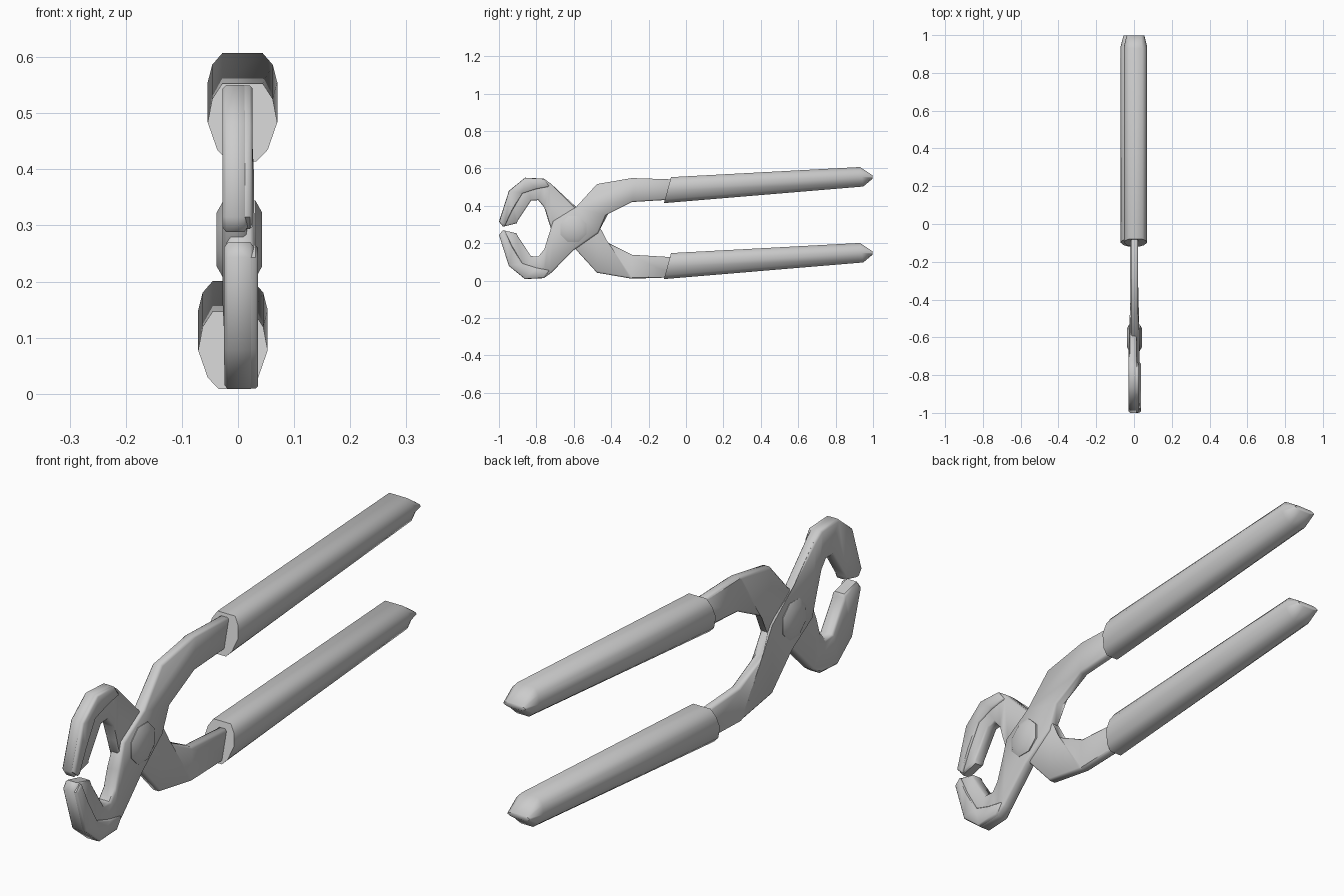
import bpy, bmesh, math

if "Cube" in bpy.data.objects:
    bpy.data.objects.remove(bpy.data.objects["Cube"])

steel = bpy.data.materials.new("plain grey")
steel.diffuse_color = (0.6, 0.6, 0.6, 1)
steel.use_nodes = True
steel.node_tree.nodes["Principled BSDF"].inputs["Base Color"].default_value = steel.diffuse_color
MID_Z = 0.279  # height about which the two levers mirror


def finish(name, bm, angle, bevel=0):
    bmesh.ops.recalc_face_normals(bm, faces=bm.faces)
    me = bpy.data.meshes.new(name)
    bm.to_mesh(me)
    bm.free()
    ob = bpy.data.objects.new(name, me)
    bpy.context.collection.objects.link(ob)
    me.materials.append(steel)
    bpy.ops.object.select_all(action='DESELECT')
    ob.select_set(True)
    bpy.context.view_layer.objects.active = ob
    if bevel:
        mod = ob.modifiers.new("edge_bevel", 'BEVEL')
        mod.width, mod.segments = bevel, 1
        mod.limit_method, mod.angle_limit = 'ANGLE', math.radians(75)
        bpy.ops.object.modifier_apply(modifier=mod.name)
    bpy.ops.object.shade_smooth_by_angle(angle=math.radians(angle))
    return ob


def loft(name, rings, angle):
    """Skin a row of closed rings and cap both ends."""
    bm = bmesh.new()
    rows = [[bm.verts.new(p) for p in r] for r in rings]
    n = len(rows[0])
    for a, b in zip(rows, rows[1:]):
        for i in range(n):
            j = (i + 1) % n
            bm.faces.new((a[i], a[j], b[j], b[i]))
    bm.faces.new(rows[0])
    bm.faces.new(rows[-1])
    return finish(name, bm, angle)


def plate(name, outline, x0, x1, flip, bevel):
    """Extrude a side outline (y, z) across x; x1 may depend on y."""
    pts = [(y, 2 * MID_Z - z if flip else z) for y, z in outline]
    bm = bmesh.new()
    a = [bm.verts.new((x0(y), y, z)) for y, z in pts]
    b = [bm.verts.new((x1(y), y, z)) for y, z in pts]
    n = len(pts)
    for i in range(n):
        j = (i + 1) % n
        bm.faces.new((a[i], a[j], b[j], b[i]))
    caps = [bm.faces.new(a), bm.faces.new(b)]
    bmesh.ops.triangulate(bm, faces=caps)
    return finish(name, bm, 50, bevel)


# Handle arm, pivot neck and hooked jaw in one outline
LEVER = [(-0.04, 0.54), (-0.29, 0.548), (-0.476, 0.516), (-0.588, 0.393),
         (-0.71, 0.318), (-0.74, 0.225), (-0.757, 0.168), (-0.79, 0.128),
         (-0.829, 0.131), (-0.90, 0.238), (-0.905, 0.252), (-0.979, 0.27),
         (-1.0, 0.243), (-0.947, 0.078), (-0.861, 0.008), (-0.76, 0.013),
         (-0.722, 0.04), (-0.6, 0.163), (-0.47, 0.254), (-0.428, 0.35),
         (-0.289, 0.42), (-0.04, 0.435)]
# Raised outer band of the jaw
RIM = [(-0.97, 0.268), (-0.998, 0.243), (-0.946, 0.079), (-0.861, 0.009),
       (-0.76, 0.014), (-0.73, 0.055), (-0.80, 0.068), (-0.875, 0.092),
       (-0.93, 0.185)]
# Half section of a grip: (x offset, height from -1 to 1)
HALF = [(0.036, 1), (0.054, 0.6), (0.062, 0.0), (0.045, -0.7), (0.025, -1)]
SECTION = HALF + [(-x, v) for x, v in reversed(HALF)]
# Grip stations: bottom (y, z), top (y, z), width scale
STATIONS = [((-0.118, 0.414), (-0.08, 0.553), 1.0),
            ((0.948, 0.503), (0.93, 0.607), 1.0),
            ((0.998, 0.545), (0.998, 0.562), 0.75)]


def grip(name, cx, dz):
    rings = []
    for (yb, zb), (yt, zt), s in STATIONS:
        rings.append([(cx + x * s, yb + (yt - yb) * (v + 1) / 2,
                       zb + (zt - zb) * (v + 1) / 2 + dz) for x, v in SECTION])
    loft(name, rings, 60)


# Lever with the upper handle and lower jaw
plate("upper_handle_lever", LEVER, lambda y: -0.025 if y < -0.73 else -0.017,
      lambda y: 0.029 if y < -0.55 else 0.021, False, 0.009)
plate("lower_jaw_rim", RIM, lambda y: 0.0, lambda y: 0.036, False, 0.005)
# Lever with the lower handle and upper jaw
plate("lower_handle_lever", LEVER, lambda y: -0.028 if y < -0.55 else -0.022,
      lambda y: 0.018 if y < -0.73 else 0.014, True, 0.009)
plate("upper_jaw_rim", RIM, lambda y: 0.0, lambda y: 0.026, True, 0.005)

# Handle sleeves
grip("upper_grip", 0.008, 0)
grip("lower_grip", -0.009, -0.406)

# Eight-sided rivet with chamfered ends
rivet = []
for x, r in ((-0.038, 0.052), (-0.026, 0.075), (0.031, 0.075), (0.043, 0.052)):
    rivet.append([(x, -0.602 + r * math.cos(math.pi * (i + 0.5) / 4),
                   0.275 + r * math.sin(math.pi * (i + 0.5) / 4)) for i in range(8)])
loft("pivot_rivet", rivet, 50)
